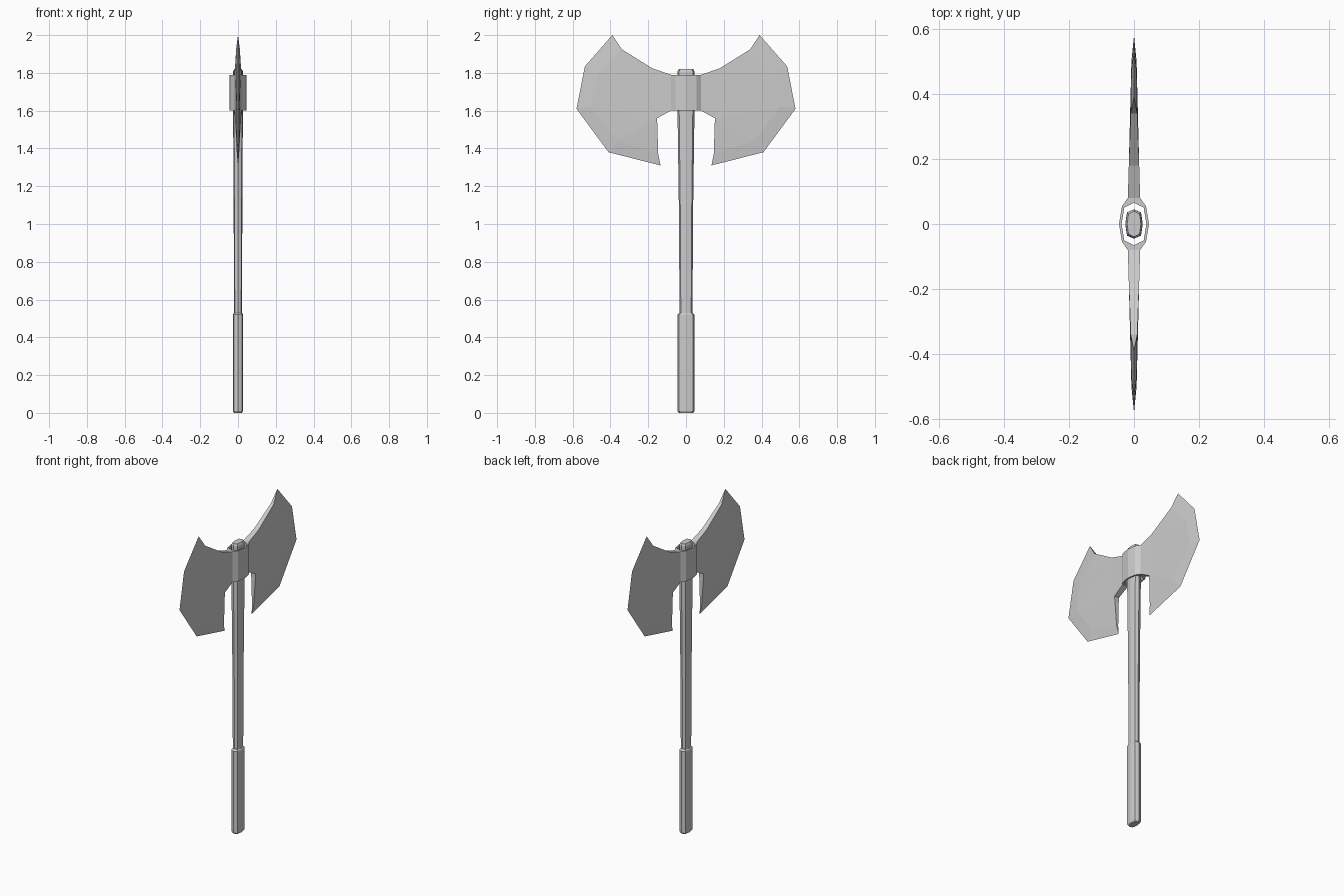
import bpy, bmesh

if "Cube" in bpy.data.objects:
    bpy.data.objects.remove(bpy.data.objects["Cube"])


def finish(name, bm):
    bmesh.ops.recalc_face_normals(bm, faces=bm.faces)
    mesh = bpy.data.meshes.new(name)
    bm.to_mesh(mesh)
    bm.free()
    obj = bpy.data.objects.new(name, mesh)
    bpy.context.collection.objects.link(obj)
    return obj


def octagon_loft(name, sections):
    """Flattened octagon lofted through (z, half width x, half width y)."""
    unit = [(1, 0), (.8, .8), (0, 1), (-.8, .8), (-1, 0), (-.8, -.8), (0, -1), (.8, -.8)]
    bm = bmesh.new()
    rings = [[bm.verts.new((u * hx, v * hy, z)) for u, v in unit] for z, hx, hy in sections]
    for a, b in zip(rings, rings[1:]):
        for i in range(8):
            j = (i + 1) % 8
            bm.faces.new((a[i], a[j], b[j], b[i]))
    bm.faces.new(rings[0][::-1])
    bm.faces.new(rings[-1])
    return finish(name, bm)


# Wooden shaft and thicker grip
octagon_loft("shaft", [(.50, .021, .034), (1.10, .023, .038), (1.60, .026, .045),
                       (1.808, .026, .045), (1.82, .021, .039)])
octagon_loft("grip", [(0, .022, .038), (.01, .027, .045), (.52, .027, .045), (.53, .022, .036)])

# Axe head: one quarter (x > 0, y > 0), mirrored twice
bm = bmesh.new()
# Blade points: y, z, half thickness
points = dict(
    A=(.08, 1.79, .019), B=(.18, 1.825, .016), C=(.34, 1.925, .010),
    D=(.39, 2.0, 0), E=(.535, 1.835, 0), F=(.58, 1.61, 0), G=(.41, 1.38, 0), H=(.135, 1.31, 0),
    I=(.147, 1.37, .006), J=(.153, 1.56, .016), K=(.08, 1.60, .019),
    L=(.47, 1.79, .008), M=(.50, 1.62, .008), N=(.36, 1.44, .008))
side = {k: bm.verts.new((t, y, z)) for k, (y, z, t) in points.items()}
centre = {k: side[k] if points[k][2] == 0 else bm.verts.new((0, *points[k][:2])) for k in "ABCDHIJK"}

# Cheek and cutting bevel
for face in "KJBA BJM JNM BML BLC JIN CLED LMFE MNGF NIHG".split():
    bm.faces.new([side[k] for k in face])
# Thick back rims
for rim in ("ABCD", "HIJK"):
    for a, b in zip(rim, rim[1:]):
        bm.faces.new(list(dict.fromkeys((side[a], side[b], centre[b], centre[a]))))

# Collar around the shaft, running into the cheek
outer = [(.046, 0), (.037, .055)]
inner = [(.038, 0), (.030, .05), (0, .065)]
column = lambda p: (bm.verts.new((*p, 1.60)), bm.verts.new((*p, 1.79)))
out = [column(p) for p in outer] + [(side["K"], side["A"])]
inn = [column(p) for p in inner]
for ring in (out, inn):
    for a, b in zip(ring, ring[1:]):
        bm.faces.new((a[0], b[0], b[1], a[1]))
for level, mid in ((0, "K"), (1, "A")):
    bm.faces.new((out[0][level], out[1][level], inn[1][level], inn[0][level]))
    bm.faces.new((out[1][level], out[2][level], centre[mid], inn[2][level], inn[1][level]))

head = finish("axe_head", bm)
mirror = head.modifiers.new("mirror", "MIRROR")
mirror.use_axis = (True, True, False)
